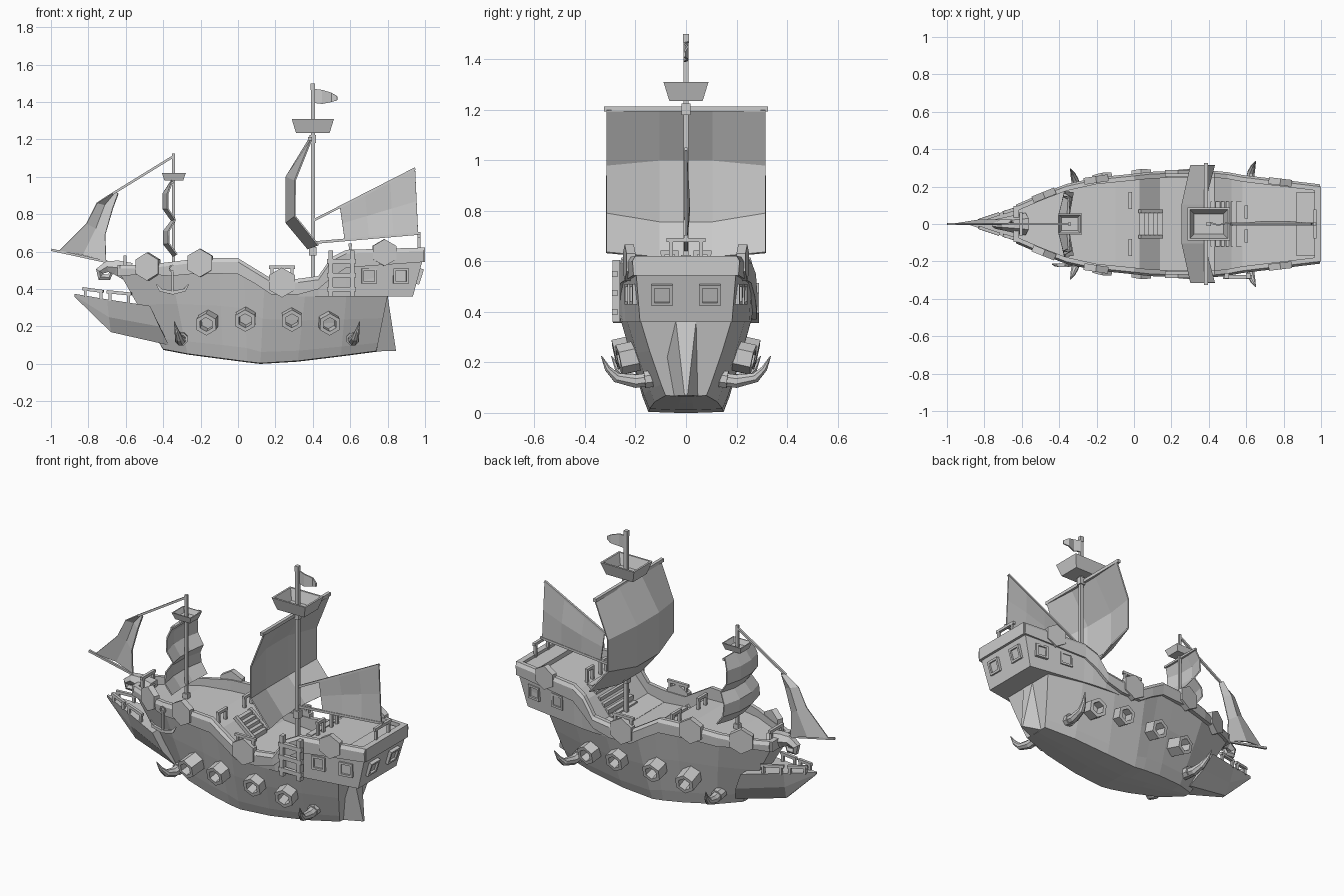
import bpy, bmesh, math
from mathutils import Vector as V


def finish(name, bm, thick=0):
    bmesh.ops.recalc_face_normals(bm, faces=bm.faces[:])
    me = bpy.data.meshes.new(name)
    bm.to_mesh(me)
    bm.free()
    ob = bpy.data.objects.new(name, me)
    bpy.context.collection.objects.link(ob)
    if thick:
        mod = ob.modifiers.new("thickness", 'SOLIDIFY')
        mod.thickness, mod.offset = thick, 0
    return ob


def skin(name, rings):
    """Bridge closed rings of points and cap both ends."""
    bm = bmesh.new()
    rs = [[bm.verts.new(p) for p in r] for r in rings]
    n = len(rs[0])
    for a, b in zip(rs, rs[1:]):
        for i in range(n):
            bm.faces.new((a[i], a[(i + 1) % n], b[(i + 1) % n], b[i]))
    bm.faces.new(rs[0])
    bm.faces.new(rs[-1])
    return finish(name, bm)


def loft(name, halves):
    """Skin symmetric sections given by their +y half, bottom to top."""
    return skin(name, [h + [(x, -y, z) for x, y, z in reversed(h)] for h in halves])


def tube(name, pts, radii, sides=4):
    pts = [V(p) for p in pts]
    if not isinstance(radii, (list, tuple)):
        radii = [radii] * len(pts)
    ref = V((1, 0, 0)) if abs((pts[1] - pts[0]).normalized().y) > 0.8 else V((0, 1, 0))
    rings = []
    for i, p in enumerate(pts):
        t = (pts[min(i + 1, len(pts) - 1)] - pts[max(i - 1, 0)]).normalized()
        u = t.cross(ref).normalized()
        v = t.cross(u)
        ang = [2 * math.pi * (k + 0.5) / sides for k in range(sides)]
        rings.append([p + (u * math.cos(a) + v * math.sin(a)) * radii[i] for a in ang])
    return skin(name, rings)


def box(name, x0, x1, y0, y1, z0, z1):
    return skin(name, [[(x, y0, z0), (x, y1, z0), (x, y1, z1), (x, y0, z1)] for x in (x0, x1)])


def prism(name, c, n, r, length, sides=6, hole=0, start=90):
    """Regular prism along n, optionally with a recess in its outer end."""
    c, n = V(c), V(n).normalized()
    up = (V((0, 0, 1)) - n * n.z).normalized()
    side = up.cross(n)

    def ring(rad, d):
        ang = [math.radians(start + 360 * k / sides) for k in range(sides)]
        return [c + side * math.cos(a) * rad + up * math.sin(a) * rad + n * d for a in ang]
    rings = [ring(r, 0), ring(r, length)]
    if hole:
        rings += [ring(hole, length), ring(hole, length * 0.4)]
    return skin(name, rings)


def sail(name, rows):
    bm = bmesh.new()
    g = [[bm.verts.new(p) for p in r] for r in rows]
    for a, b in zip(g, g[1:]):
        for i in range(len(a) - 1):
            bm.faces.new((a[i], a[i + 1], b[i + 1], b[i]))
    return finish(name, bm, 0.008)


def rail(name, a, b, h):
    a, b, up = V(a), V(b), V((0, 0, h))
    d = (b - a) * 0.12
    for p in (a + d, b - d):
        tube(name + "_post", [p, p + up], 0.011)
    tube(name + "_bar", [a + up, b + up], 0.012)


def nest(name, x, z0, z1, bx, by, tx, ty):
    def ring(hx, hy, z):
        return [(x + sx * hx, sy * hy, z) for sx, sy in ((-1, -1), (1, -1), (1, 1), (-1, 1))]
    w = 0.1 * tx
    skin(name, [ring(bx, by, z0), ring(tx, ty, z1), ring(tx - w, ty - w, z1),
                ring(bx - w, by - w, z0 + 0.012)])


# Hull: keel x, z, half width, then deck x, z, half width
stations = [(-.40, .075, .03, -.63, .48, .085), (-.27, .05, .095, -.36, .50, .195),
            (-.08, .025, .14, -.10, .50, .237), (.05, .008, .155, .03, .49, .257),
            (.12, 0, .157, .14, .40, .265), (.32, .012, .152, .36, .38, .262),
            (.55, .04, .13, .58, .37, .235), (.74, .065, .085, .80, .365, .18)]
halves = []
for xb, zb, wb, xt, zt, wt in stations:
    half = [(xb, wb * .2, zb), (xb, wb * .95, zb + .004)]
    for t, w in ((.16, wb + (wt - wb) * .14), (.6, wb + (wt - wb) * .62), (1, wt)):
        half.append((xb + (xt - xb) * t, w, zb + (zt - zb) * t))
    halves.append(half)
loft("hull", halves)

# Tapered stern fin
skin("stern_fin", [[(.68, -.07, .065), (.68, .07, .065), (.845, .006, .07), (.845, -.006, .07)],
                   [(.70, -.14, .365), (.70, .14, .365), (.80, .04, .365), (.80, -.04, .365)]])

# Jutting lower prow
loft("lower_prow", [[(-.875, .003, .36), (-.875, .005, .365), (-.875, .006, .375)],
                    [(-.68, .012, .17), (-.69, .04, .25), (-.70, .065, .345)],
                    [(-.37, .06, .10), (-.42, .125, .2), (-.47, .15, .31)]])

# Stern cabin with sloping front deck
loft("stern_cabin", [[(x0, w0, .36), (x1, w1, z)] for x0, w0, x1, w1, z in
                     ((.32, .258, .32, .263, .385), (.43, .258, .43, .266, .41), (.52, .25, .52, .26, .52),
                      (.58, .24, .58, .25, .56), (.935, .182, .995, .2, .585))])
box("poop_step", .87, .98, -.17, .17, .57, .605)

# Bulwark following the sheer: x, y, bottom z, top z
sheer = [(-.63, .09, .47, .53), (-.49, .15, .48, .53), (-.36, .20, .47, .545), (-.2, .235, .485, .565),
         (0, .255, .48, .565), (.09, .265, .43, .51), (.18, .268, .37, .455), (.32, .27, .37, .455),
         (.43, .27, .40, .47), (.5, .263, .46, .57), (.58, .248, .515, .61), (.995, .198, .545, .622)]
for s in (1, -1):
    skin("bulwark", [[(x, s * (y - .022), b), (x, s * (y + .01), b), (x, s * (y + .014), t - .02),
                      (x, s * (y + .002), t), (x, s * (y - .022), t)] for x, y, b, t in sheer])
box("stern_bulwark", .965, 1.0, -.2, .2, .545, .622)
box("bow_bulwark", -.645, -.615, -.095, .095, .47, .53)

# Stairs
for i in range(6):
    x = .41 + i * .027
    box("aft_stair", x, x + .035, -.12, .12, .37, .415 + i * .03)
for i in range(5):
    x = .03 + i * .024
    box("fore_stair", x, x + .026, -.06, .06, .38, .505 - i * .02)
for y in (-.068, .068):
    tube("fore_stair_side", [(.03, y, .51), (.15, y, .41)], .014)

# Parts repeated on both sides
for s in (1, -1):
    for x, y, z, r, nx in ((-.475, .152, .52, .075, -.4), (-.20, .235, .54, .076, -.15),
                           (.235, .268, .435, .08, 0), (.78, .222, .595, .072, .12)):
        prism("side_shield", (x, s * (y - .015), z), (nx, s, 0), r, .036)
    for x, y, z, nx in ((-.155, .18, .235, -.14), (.045, .20, .255, -.06),
                        (.285, .20, .255, .03), (.478, .185, .235, .12)):
        prism("gun_port", (x, s * (y - .03), z), (nx, s, -.22), .06, .115, hole=.038)
    for x, w, dx, tip in ((-.30, .12, -.04, .295), (.61, .14, .04, .335)):
        tube("tusk", [(x, s * (w - .04), .14), (x + dx * .2, s * (w + .06), .125),
                      (x + dx * .4, s * (tip - .06), .14), (x + dx * .7, s * (tip - .025), .175),
                      (x + dx, s * tip, .225)], [.028, .028, .021, .013, .002], 8)
        tube("tusk_socket", [(x, s * (w - .04), .14), (x + dx * .1, s * (w + .025), .132)], .036, 8)
    for x, y in ((.70, .217), (.87, .198)):
        prism("side_window", (x, s * y, .47), (.15, s, 0), .058, .02, 4, .04, 45)
    prism("stern_window", (.962, s * .095, .47), (1, 0, -.32), .06, .02, 4, .042, 45)
    # Railings
    rail("prow_rail_front", (-.83, s * .018, .36), (-.72, s * .055, .345), .042)
    rail("prow_rail_rear", (-.70, s * .06, .338), (-.57, s * .10, .325), .048)
    rail("waist_rail", (.165, s * .262, .45), (.305, s * .262, .45), .067)
    rail("foredeck_rail", (-.02, s * .08, .48), (-.02, s * .17, .48), .075)
    rail("quarterdeck_rail", (.60, s * .03, .55), (.60, s * .10, .55), .085)
rail("bow_rail", (-.605, -.065, .48), (-.605, .065, .48), .09)
rail("stern_rail", (.968, -.078, .60), (.968, .078, .60), .085)

# Boarding ladder on the front side
for x in (.495, .61):
    box("ladder_post", x - .012, x + .012, -.292, -.262, .36, .605)
for z in (.40, .475, .55):
    box("ladder_rung", .475, .63, -.294, -.272, z - .012, z + .012)

# Anchor on the front side
tube("anchor_shaft", [(-.35, -.22, .50), (-.35, -.22, .385)], .009)
tube("anchor_arms", [(-.435, -.215, .425), (-.415, -.22, .395), (-.35, -.22, .38), (-.285, -.22, .395),
                     (-.265, -.215, .425)], [.004, .012, .013, .012, .004])
tube("anchor_ring", [(-.35 + .017 * math.sin(a), -.22, .51 + .017 * math.cos(a))
                     for a in [k * math.pi / 4 for k in range(9)]], .005)

# Curled figurehead under the bowsprit
curl = [(-.58, .49), (-.65, .515), (-.70, .52), (-.74, .495), (-.735, .465), (-.69, .462), (-.68, .485)]
tube("figurehead_curl", [(x, 0, z) for x, z in curl], [.06, .045, .034, .026, .022, .018, .012], 6)

# Masts, spars and stays
tube("main_mast", [(.40, 0, .36), (.40, 0, 1.48)], .015)
tube("main_mast_cap", [(.40, 0, 1.465), (.40, 0, 1.5)], .017)
tube("main_mast_collar", [(.40, 0, 1.18), (.40, 0, 1.225)], .024)
tube("main_mast_base", [(.40, 0, .58), (.40, 0, .625)], .027)
tube("main_yard", [(.385, -.325, 1.203), (.385, .325, 1.203)], .014)
tube("fore_mast", [(-.345, 0, .47), (-.345, 0, 1.125)], .011)
tube("fore_mast_base", [(-.345, 0, .49), (-.345, 0, .53)], .022)
tube("fore_yard", [(-.35, -.14, .97), (-.35, .14, .97)], .009)
tube("fore_stay", [(-.345, 0, 1.11), (-.67, 0, .91)], .009)
tube("bowsprit", [(-.998, 0, .61), (-.56, 0, .515)], .009)
tube("gaff", [(.40, 0, .765), (.948, 0, 1.045)], .009)
tube("boom", [(.40, 0, .648), (.975, 0, .698)], .010)
nest("main_crows_nest", .40, 1.235, 1.31, .09, .066, .113, .089)
nest("fore_crows_nest", -.343, .98, 1.02, .05, .042, .064, .055)

# Billowed square sails: edge x, z then centre x, z and half width
main = [(.393, 1.2, .38, 1.2, .315), (.305, .98, .258, 1.0, .315),
        (.305, .79, .258, .755, .315), (.43, .635, .375, .615, .315)]
fore = [(-.35, .98, -.355, .98, .13), (-.375, .91, -.40, .91, .145), (-.375, .83, -.40, .83, .15),
        (-.335, .77, -.355, .765, .145), (-.37, .71, -.397, .71, .165), (-.37, .645, -.397, .64, .175),
        (-.325, .585, -.345, .575, .17)]
for name, prof in (("main_sail", main), ("fore_sail", fore)):
    sail(name, [[(xe, -w, ze), (xc, -w / 3, zc), (xc, w / 3, zc), (xe, w, ze)] for xe, ze, xc, zc, w in prof])

# Fore-and-aft sails
rows = []
for j in range(3):
    a = V((.57, 0, .663)).lerp(V((.545, 0, .84)), j / 2)
    b = V((.963, 0, .697)).lerp(V((.947, 0, 1.043)), j / 2)
    rows.append([a.lerp(b, i / 3) + V((0, .012 if j == 1 and 0 < i < 3 else 0, 0)) for i in range(4)])
sail("aft_sail", rows)
jib = [(-.67, .915, -.64, .912), (-.755, .86, -.67, .83), (-.81, .75, -.71, .69), (-.955, .605, -.705, .55)]
sail("jib_sail", [[(a, 0, b), ((a + c) / 2, .02, (b + d) / 2 + .005), (c, 0, d)] for a, b, c, d in jib])

# Pennant
flag = [(.41, 1.47, 1.395), (.45, 1.465, 1.39), (.50, 1.45, 1.40), (.53, 1.43, 1.41)]
sail("pennant", [[(x, .006 * (-1) ** i, t), (x, .006 * (-1) ** i, b)] for i, (x, t, b) in enumerate(flag)])
